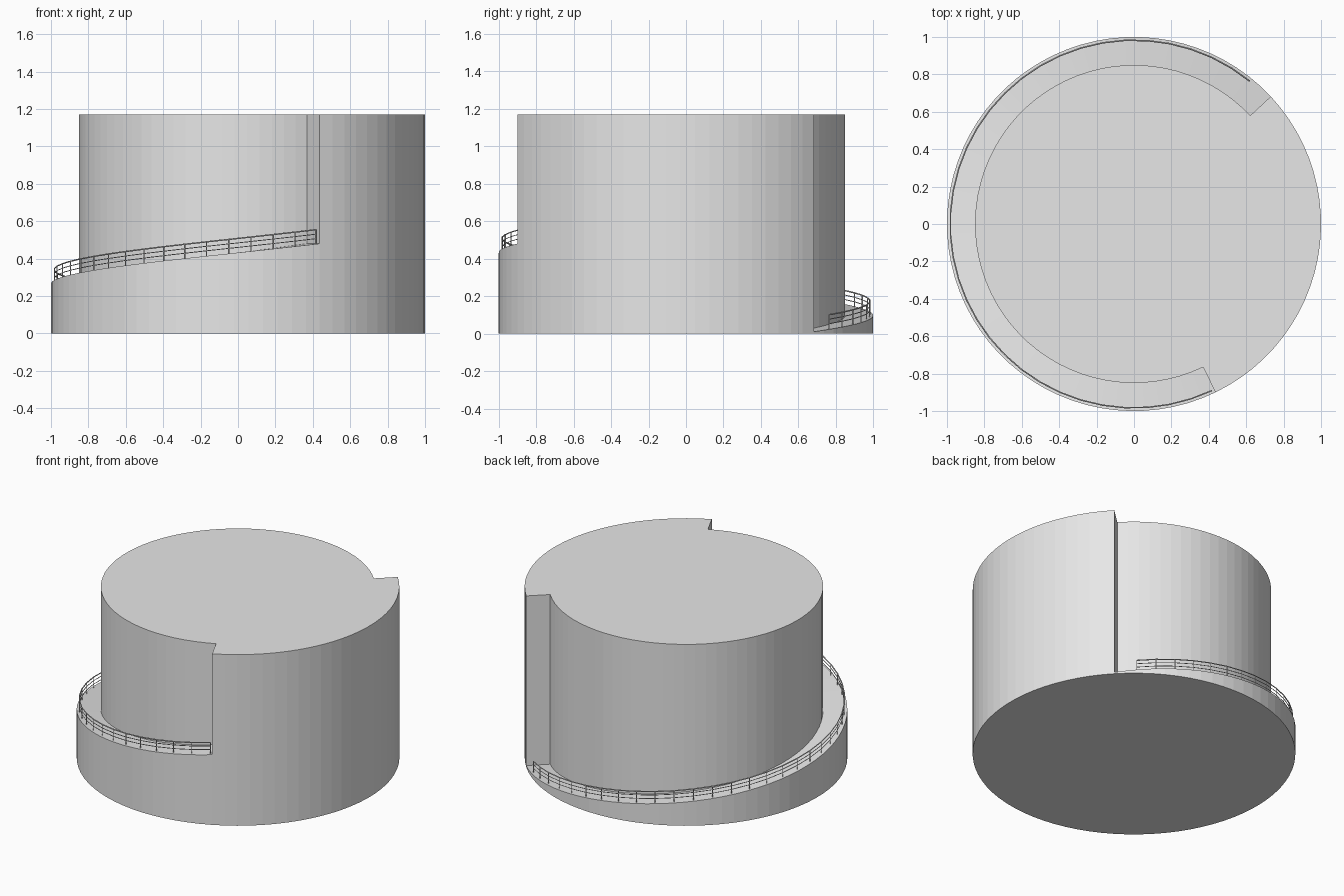
import bpy
import bmesh
from math import sin, cos, radians

if "Cube" in bpy.data.objects:
    bpy.data.objects.remove(bpy.data.objects["Cube"])

HEIGHT, OUTER, INNER = 1.17, 1.0, 0.85
START, END = 43.0, 295.8        # ramp sweep in degrees
LOW, HIGH = 0.01, 0.48          # ramp surface heights
RAIL_R = 0.983


def material(name, value):
    mat = bpy.data.materials.new(name)
    mat.use_nodes = True
    color = (value, value, value, 1)
    mat.diffuse_color = color
    mat.node_tree.nodes["Principled BSDF"].inputs["Base Color"].default_value = color
    return mat


concrete = material("concrete grey", 0.8)


def polar(r, deg, z=0.0):
    return (r * cos(radians(deg)), r * sin(radians(deg)), z)


def steps(a, b, n):
    return [a + (b - a) * i / n for i in range(n + 1)]


def ramp_z(deg):
    return LOW + (HIGH - LOW) * (deg - START) / (END - START)


def finish(name, bm):
    bmesh.ops.recalc_face_normals(bm, faces=bm.faces)
    mesh = bpy.data.meshes.new(name)
    bm.to_mesh(mesh)
    bm.free()
    mesh.materials.append(concrete)
    obj = bpy.data.objects.new(name, mesh)
    bpy.context.collection.objects.link(obj)
    return obj


# Tower: wide on the right, stepped in where the ramp runs
bm = bmesh.new()
outline = [polar(OUTER, a) for a in steps(END - 360, START, 24)]
outline += [polar(INNER, a) for a in steps(START, END, 56)]
base = bm.faces.new([bm.verts.new(p) for p in outline])
top = bmesh.ops.extrude_face_region(bm, geom=[base], use_keep_orig=True)["geom"]
bmesh.ops.translate(bm, vec=(0, 0, HEIGHT),
                    verts=[v for v in top if isinstance(v, bmesh.types.BMVert)])
finish("tower", bm)

# Ramp: rectangular sections lofted around the tower
bm = bmesh.new()
sections = []
for a in steps(START, END, 56):
    z = ramp_z(a)
    corners = [polar(INNER, a), polar(OUTER, a), polar(OUTER, a, z), polar(INNER, a, z)]
    sections.append([bm.verts.new(p) for p in corners])
for s, t in zip(sections, sections[1:]):
    for i in range(4):
        j = (i + 1) % 4
        bm.faces.new((s[i], s[j], t[j], t[i]))
bm.faces.new(sections[0])
bm.faces.new(sections[-1])
finish("ramp", bm)


def tube(name, paths, radius):
    curve = bpy.data.curves.new(name, "CURVE")
    curve.dimensions = "3D"
    curve.bevel_depth = radius
    curve.bevel_resolution = 0
    curve.use_fill_caps = True
    for path in paths:
        spline = curve.splines.new("POLY")
        spline.points.add(len(path) - 1)
        for point, co in zip(spline.points, path):
            point.co = (*co, 1)
    curve.materials.append(concrete)
    obj = bpy.data.objects.new(name, curve)
    bpy.context.collection.objects.link(obj)


# Railing: three rails and evenly spaced posts
rail_angles = steps(51, END - 0.8, 35)
for name, lift, radius in (("lower_rail", 0.028, 0.0025),
                           ("middle_rail", 0.052, 0.0025),
                           ("top_rail", 0.076, 0.004)):
    tube(name, [[polar(RAIL_R, a, ramp_z(a) + lift) for a in rail_angles]], radius)
tube("rail_posts", [[polar(RAIL_R, a, ramp_z(a)), polar(RAIL_R, a, ramp_z(a) + 0.076)]
                    for a in rail_angles], 0.003)
